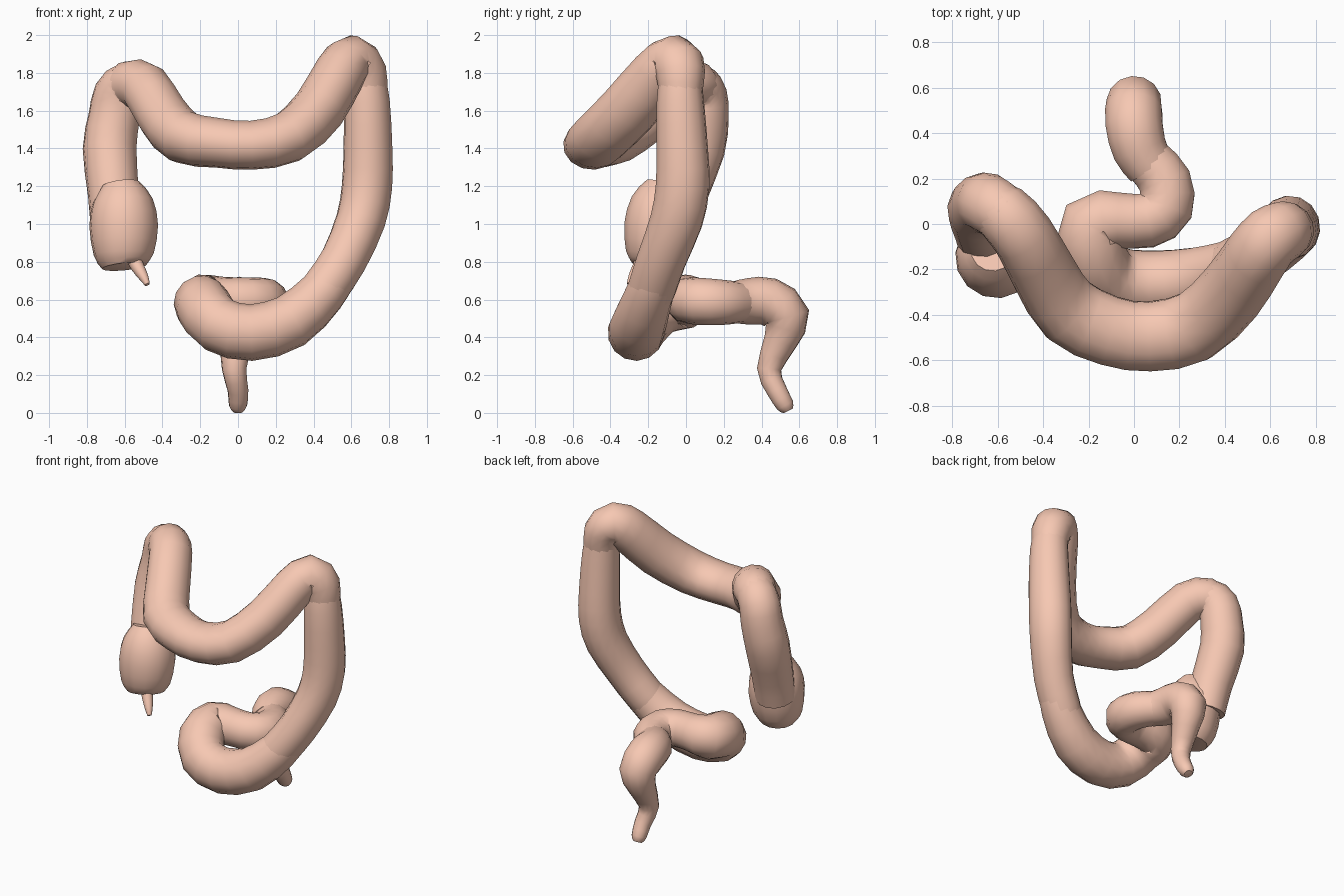
import bpy, bmesh, math
from mathutils import Vector

flesh = bpy.data.materials.new("flesh")
flesh.diffuse_color = (0.93, 0.58, 0.45, 1)
SIDES = 14


def spline(pts, steps):
    """Catmull-Rom through (x, y, z, radius) points."""
    p = [Vector(q) for q in pts]
    p = [2 * p[0] - p[1]] + p + [2 * p[-1] - p[-2]]
    out = []
    for i in range(1, len(p) - 2):
        a, b, c, d = p[i - 1:i + 3]
        for s in range(steps):
            t = s / steps
            out.append(0.5 * (2 * b + (c - a) * t + (2 * a - 5 * b + 4 * c - d) * t * t
                              + (3 * b - a - 3 * c + d) * t ** 3))
    return out + [p[-2]]


def tube(name, pts, depth=1.0, steps=2):
    """Sweep a circle of varying radius along a smooth path, capped; depth widens its middle in y."""
    path = spline(pts, steps)
    pos = [q.to_3d() for q in path]
    bm = bmesh.new()
    rings, normal, last = [], None, None
    for i, q in enumerate(path):
        tan = (pos[min(i + 1, len(pos) - 1)] - pos[max(i - 1, 0)]).normalized()
        if normal is None:
            normal = tan.orthogonal().normalized()
        else:
            normal = last.rotation_difference(tan) @ normal
        last = tan
        side = tan.cross(normal)
        widen = 1 + (depth - 1) * math.sin(math.pi * i / (len(path) - 1))
        ring = []
        for k in range(SIDES):
            a = 2 * math.pi * k / SIDES
            off = q.w * (math.cos(a) * normal + math.sin(a) * side)
            off.y *= widen
            ring.append(bm.verts.new(pos[i] + off))
        rings.append(ring)
    for r, s in zip(rings, rings[1:]):
        for k in range(SIDES):
            n = (k + 1) % SIDES
            bm.faces.new((r[k], r[n], s[n], s[k]))
    bm.faces.new(rings[0][::-1])
    bm.faces.new(rings[-1])
    bmesh.ops.recalc_face_normals(bm, faces=bm.faces)
    me = bpy.data.meshes.new(name)
    bm.to_mesh(me)
    bm.free()
    me.materials.append(flesh)
    ob = bpy.data.objects.new(name, me)
    bpy.context.collection.objects.link(ob)
    bpy.context.view_layer.objects.active = ob
    ob.select_set(True)
    bpy.ops.object.shade_smooth_by_angle(angle=math.radians(50))
    ob.select_set(False)
    return ob


# Pouch at the start, with its thin appendix
tube("cecum", [(-0.60, -0.17, 0.775, 0.12), (-0.605, -0.16, 0.84, 0.16), (-0.605, -0.145, 0.99, 0.183),
               (-0.61, -0.13, 1.12, 0.16), (-0.62, -0.11, 1.21, 0.10)])
tube("appendix", [(-0.56, -0.22, 0.83, 0.04), (-0.53, -0.25, 0.77, 0.035),
                  (-0.50, -0.28, 0.72, 0.026), (-0.48, -0.30, 0.68, 0.014)])

# Rising limb
tube("ascending_colon", [(-0.65, -0.07, 0.98, 0.13), (-0.66, -0.02, 1.16, 0.135),
                         (-0.68, 0.065, 1.40, 0.143), (-0.655, 0.09, 1.57, 0.137),
                         (-0.635, 0.085, 1.68, 0.133), (-0.575, 0.045, 1.735, 0.128),
                         (-0.50, -0.03, 1.725, 0.115)])

# Sagging limb across the front
tube("transverse_colon", [(-0.64, 0.085, 1.68, 0.11), (-0.575, 0.045, 1.735, 0.130), (-0.49, -0.05, 1.72, 0.135),
                          (-0.395, -0.22, 1.57, 0.14), (-0.29, -0.38, 1.46, 0.142),
                          (-0.11, -0.47, 1.43, 0.132), (0.07, -0.495, 1.417, 0.13),
                          (0.27, -0.45, 1.46, 0.138), (0.43, -0.30, 1.61, 0.142),
                          (0.54, -0.14, 1.80, 0.138), (0.605, -0.06, 1.868, 0.132),
                          (0.665, -0.03, 1.80, 0.125), (0.68, -0.03, 1.67, 0.112)], depth=1.2)

# Falling limb
tube("descending_colon", [(0.665, -0.03, 1.80, 0.11), (0.682, -0.03, 1.65, 0.122),
                          (0.688, -0.02, 1.40, 0.13), (0.683, -0.018, 1.20, 0.134),
                          (0.65, -0.05, 1.02, 0.132), (0.56, -0.13, 0.81, 0.125),
                          (0.46, -0.18, 0.66, 0.125), (0.39, -0.215, 0.57, 0.12)], depth=1.07)

# S-bend: along the front, around the left, then back toward the middle
tube("sigmoid_colon", [(0.52, -0.15, 0.74, 0.115), (0.45, -0.19, 0.64, 0.127), (0.28, -0.245, 0.485, 0.145),
                       (0.07, -0.265, 0.425, 0.15), (-0.10, -0.24, 0.465, 0.15),
                       (-0.18, -0.14, 0.56, 0.15), (-0.18, 0.0, 0.59, 0.145),
                       (-0.07, 0.015, 0.595, 0.125), (0.06, 0.015, 0.595, 0.122),
                       (0.14, 0.075, 0.59, 0.125), (0.135, 0.19, 0.585, 0.12),
                       (0.06, 0.28, 0.585, 0.11)])

# Final limb, bending down to the narrow outlet
tube("rectum", [(0.075, 0.25, 0.585, 0.11), (0.025, 0.33, 0.59, 0.123), (0.0, 0.44, 0.588, 0.128),
                (0.0, 0.535, 0.51, 0.122), (-0.01, 0.50, 0.38, 0.09),
                (-0.02, 0.44, 0.23, 0.065), (0.0, 0.48, 0.12, 0.055),
                (0.0, 0.525, 0.04, 0.048), (0.0, 0.54, 0.01, 0.028)])
